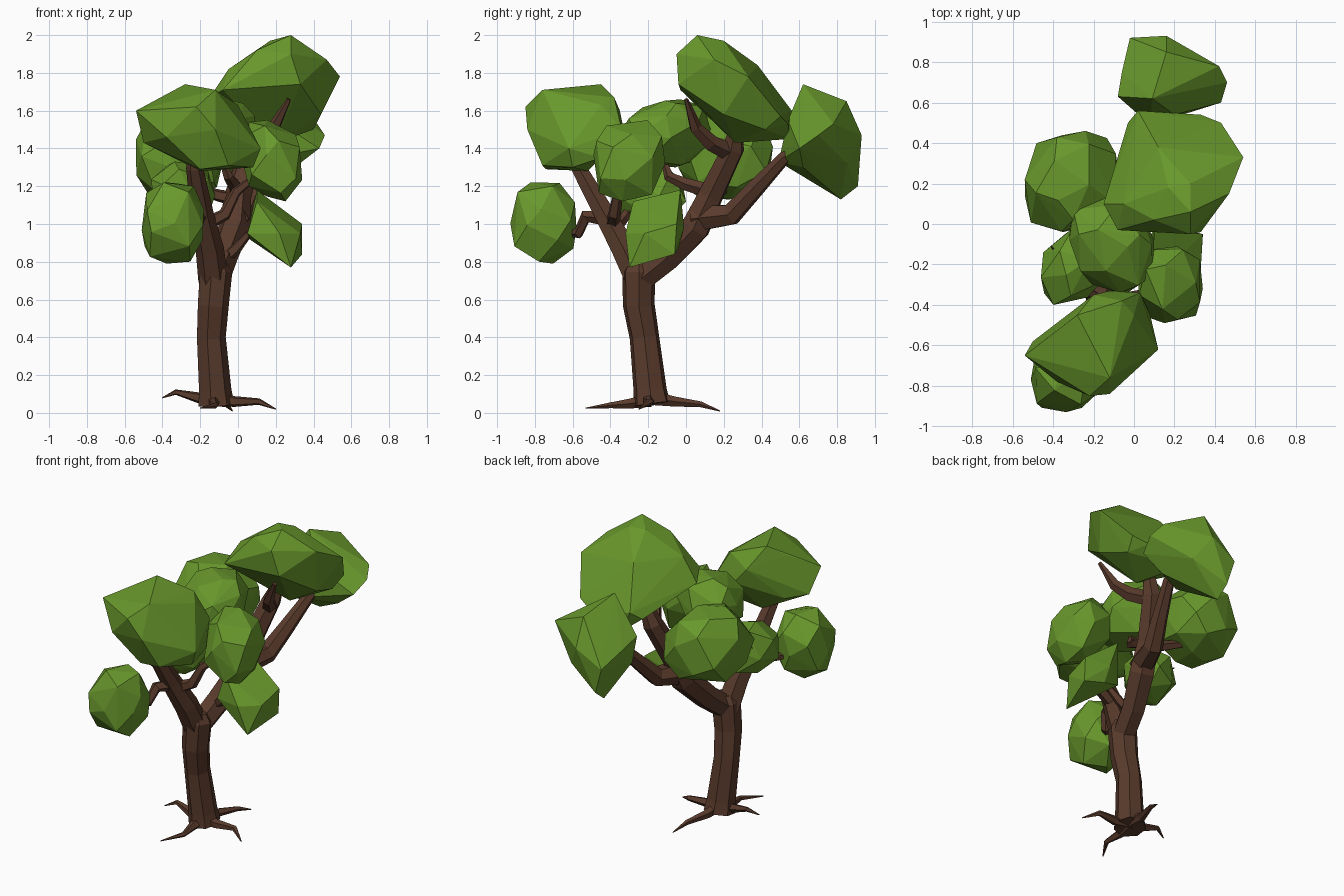
import bpy, bmesh, math, random
from mathutils import Vector


def material(name, col):
    m = bpy.data.materials.new(name)
    m.diffuse_color = (*col, 1)
    return m


BARK = material("bark", (0.10, 0.043, 0.025))
LEAF = material("leaf", (0.14, 0.315, 0.025))


def finish(bm, name, mat):
    bmesh.ops.recalc_face_normals(bm, faces=bm.faces)
    me = bpy.data.meshes.new(name)
    bm.to_mesh(me)
    bm.free()
    me.materials.append(mat)
    ob = bpy.data.objects.new(name, me)
    bpy.context.collection.objects.link(ob)
    return ob


def limb(name, pts, sides=6):
    """Faceted tapering tube through (x, y, z, radius) stations."""
    bm = bmesh.new()
    P = [Vector(p[:3]) for p in pts]
    u = None
    rings = []
    for i, p in enumerate(P):
        t = (P[min(i + 1, len(P) - 1)] - P[max(i - 1, 0)]).normalized()
        if u is None:
            u = Vector((1, 0, 0)) if abs(t.x) < 0.8 else Vector((0, 1, 0))
        u = (u - t * u.dot(t)).normalized()
        v = t.cross(u)
        rings.append([bm.verts.new(p + pts[i][3] * (
            math.cos(2 * math.pi * k / sides) * u + math.sin(2 * math.pi * k / sides) * v))
            for k in range(sides)])
    for a, b in zip(rings, rings[1:]):
        for k in range(sides):
            j = (k + 1) % sides
            bm.faces.new((a[k], a[j], b[j], b[k]))
    bm.faces.new(rings[0])
    bm.faces.new(rings[-1])
    return finish(bm, name, BARK)


def hull(name, pts):
    """Angular leaf clump: convex hull of a few corner points."""
    bm = bmesh.new()
    for p in pts:
        bm.verts.new(p)
    bmesh.ops.convex_hull(bm, input=bm.verts)
    bmesh.ops.delete(bm, geom=[v for v in bm.verts if not v.link_faces], context='VERTS')
    return finish(bm, name, LEAF)


def clump(name, lo, hi, zx=0, zy=0, yx=0, n=30, seed=1, p=2.6):
    """Rounder leaf clump: scattered points, sheared, fitted to a box."""
    rnd = random.Random(seed)
    pts = []
    for i in range(n):
        z = 1 - 2 * (i + 0.5) / n
        a = i * 2.39996 + seed
        r = math.sqrt(1 - z * z)
        d = Vector((r * math.cos(a), r * math.sin(a), z))
        d += Vector([rnd.uniform(-0.16, 0.16) for _ in range(3)])
        d.normalize()
        d /= sum(abs(c) ** p for c in d) ** (1 / p)
        d.z += zx * d.x + zy * d.y
        d.y += yx * d.x
        pts.append(d)
    mn = [min(q[k] for q in pts) for k in range(3)]
    mx = [max(q[k] for q in pts) for k in range(3)]
    return hull(name, [[lo[k] + (q[k] - mn[k]) / (mx[k] - mn[k]) * (hi[k] - lo[k])
                        for k in range(3)] for q in pts])


# Trunk
limb("trunk", [(-0.12, -0.18, 0.045, 0.10), (-0.125, -0.19, 0.12, 0.09), (-0.145, -0.22, 0.4, 0.08),
               (-0.135, -0.25, 0.57, 0.086), (-0.12, -0.25, 0.75, 0.09), (-0.12, -0.25, 0.8, 0.06)], 7)

# Roots
limb("root_left", [(-0.12, -0.19, 0.09, 0.04), (-0.21, -0.19, 0.08, 0.03), (-0.33, -0.17, 0.11, 0.015), (-0.4, -0.2, 0.08, 0.003)], 5)
limb("root_right", [(-0.12, -0.19, 0.08, 0.04), (-0.02, -0.2, 0.06, 0.03), (0.11, -0.19, 0.06, 0.018), (0.2, -0.25, 0.02, 0.003)], 5)
limb("root_front", [(-0.12, -0.19, 0.07, 0.04), (-0.13, -0.29, 0.05, 0.028), (-0.12, -0.4, 0.04, 0.016), (-0.2, -0.53, 0.025, 0.003)], 5)
limb("root_back", [(-0.12, -0.19, 0.08, 0.04), (-0.11, -0.06, 0.06, 0.028), (-0.06, 0.08, 0.045, 0.016), (-0.03, 0.18, 0.01, 0.003)], 5)

# Front main limb with its side branches
limb("front_limb", [(-0.13, -0.25, 0.7, 0.08), (-0.15, -0.33, 0.87, 0.075), (-0.19, -0.43, 1.05, 0.062),
                    (-0.23, -0.57, 1.3, 0.045), (-0.24, -0.62, 1.42, 0.02)])
limb("front_low_branch", [(-0.19, -0.43, 1.03, 0.04), (-0.23, -0.53, 1.04, 0.035), (-0.26, -0.57, 0.95, 0.03), (-0.33, -0.66, 0.95, 0.01)], 5)
limb("front_right_branch", [(-0.17, -0.39, 1.0, 0.04), (-0.07, -0.38, 1.05, 0.035), (-0.01, -0.36, 1.17, 0.028), (0.13, -0.32, 1.28, 0.012)], 5)
limb("front_left_branch", [(-0.17, -0.38, 0.97, 0.035), (-0.24, -0.33, 1.03, 0.028), (-0.29, -0.25, 1.15, 0.02), (-0.41, -0.11, 1.23, 0.004)], 5)

# Back main limb with its side branches
limb("back_limb", [(-0.12, -0.25, 0.7, 0.075), (-0.08, -0.1, 0.82, 0.078), (-0.02, 0.05, 0.98, 0.085),
                   (0.0, 0.13, 1.15, 0.072), (0.07, 0.25, 1.4, 0.062), (0.13, 0.28, 1.58, 0.025)])
limb("back_far_branch", [(-0.02, 0.05, 1.03, 0.08), (0.05, 0.24, 1.05, 0.062), (0.1, 0.36, 1.18, 0.05),
                         (0.16, 0.52, 1.35, 0.036), (0.19, 0.66, 1.44, 0.015)])
limb("back_top_branch", [(0.06, 0.25, 1.37, 0.05), (0.14, 0.13, 1.43, 0.045), (0.19, 0.05, 1.51, 0.035), (0.27, 0.0, 1.66, 0.012)], 5)
limb("back_inner_branch", [(0.0, 0.14, 1.17, 0.04), (-0.02, 0.0, 1.21, 0.035), (-0.05, -0.09, 1.25, 0.028), (-0.1, -0.13, 1.38, 0.01)], 5)
limb("back_left_branch", [(0.0, 0.12, 1.13, 0.04), (-0.1, 0.15, 1.15, 0.034), (-0.2, 0.2, 1.18, 0.026), (-0.36, 0.26, 1.24, 0.01)], 5)
limb("low_right_branch", [(-0.09, -0.13, 0.8, 0.035), (-0.01, -0.15, 0.87, 0.03), (0.05, -0.17, 0.94, 0.022), (0.18, -0.17, 0.97, 0.01)], 5)

# Angular leaf clumps
hull("top_leaves", [
    (.28, .06, 2.0), (.28, .2, 1.97), (.17, .18, 1.97), (.1, .02, 1.92), (-.05, .1, 1.82), (-.15, .1, 1.67),
    (-.08, -.03, 1.71), (.33, -.04, 1.74), (.28, -.05, 1.9), (.47, .15, 1.87), (.54, .33, 1.78), (.43, .5, 1.57),
    (.4, .42, 1.5), (.33, .54, 1.53), (.02, .56, 1.6), (.1, .55, 1.45), (-.03, .5, 1.55), (.2, .26, 1.43),
    (.12, .38, 1.84), (.44, .2, 1.58)])
hull("front_leaves", [
    (-.54, -.65, 1.6), (-.28, -.45, 1.74), (-.12, -.76, 1.71), (-.22, -.85, 1.62), (-.12, -.84, 1.5),
    (-.5, -.58, 1.43), (-.38, -.52, 1.68), (-.2, -.35, 1.6), (-.12, -.33, 1.5), (.03, -.34, 1.5),
    (0, -.45, 1.63), (.12, -.62, 1.4), (.08, -.45, 1.35), (.08, -.6, 1.3), (-.2, -.74, 1.29),
    (-.2, -.52, 1.28), (-.38, -.5, 1.4), (-.05, -.76, 1.31), (-.06, -.38, 1.67), (-.38, -.78, 1.46)])
hull("back_leaves", [
    (.09, .62, 1.74), (.16, .85, 1.65), (.42, .78, 1.53), (.46, .7, 1.47), (.43, .6, 1.4), (.2, .54, 1.55),
    (-.08, .63, 1.5), (-.06, .75, 1.45), (-.02, .92, 1.37), (.16, .93, 1.47), (.03, .91, 1.2), (.03, .82, 1.13),
    (.08, .49, 1.33), (.3, .62, 1.3), (.25, .85, 1.32), (-.06, .65, 1.33)])
hull("right_low_leaves", [
    (.1, -.03, 1.18), (.1, -.28, 1.12), (.34, -.05, 1.0), (.34, -.06, .84), (.28, -.3, .77), (.05, -.29, .95),
    (.06, -.08, .92), (.18, -.01, .98), (.22, -.32, .95), (.2, -.04, .87), (.33, -.22, .95)])

# Rounder leaf clumps: box corners plus lean
clump("front_low_leaves", (-0.51, -0.93, 0.79), (-0.18, -0.58, 1.22), n=22, seed=2, p=3)
clump("left_leaves", (-0.54, -0.04, 1.13), (-0.08, 0.46, 1.58), yx=0.1, n=28, seed=4, p=3)
clump("middle_leaves", (-0.32, -0.34, 1.3), (0.10, 0.14, 1.66), zy=0.2, yx=-0.2, n=26, seed=6)
clump("right_leaves", (0.02, -0.49, 1.12), (0.34, -0.11, 1.55), zx=-0.2, zy=0.1, n=22, seed=8, p=3)
clump("left_small_leaves", (-0.46, -0.4, 1.0), (-0.12, 0.0, 1.33), yx=0.3, n=20, seed=10)
